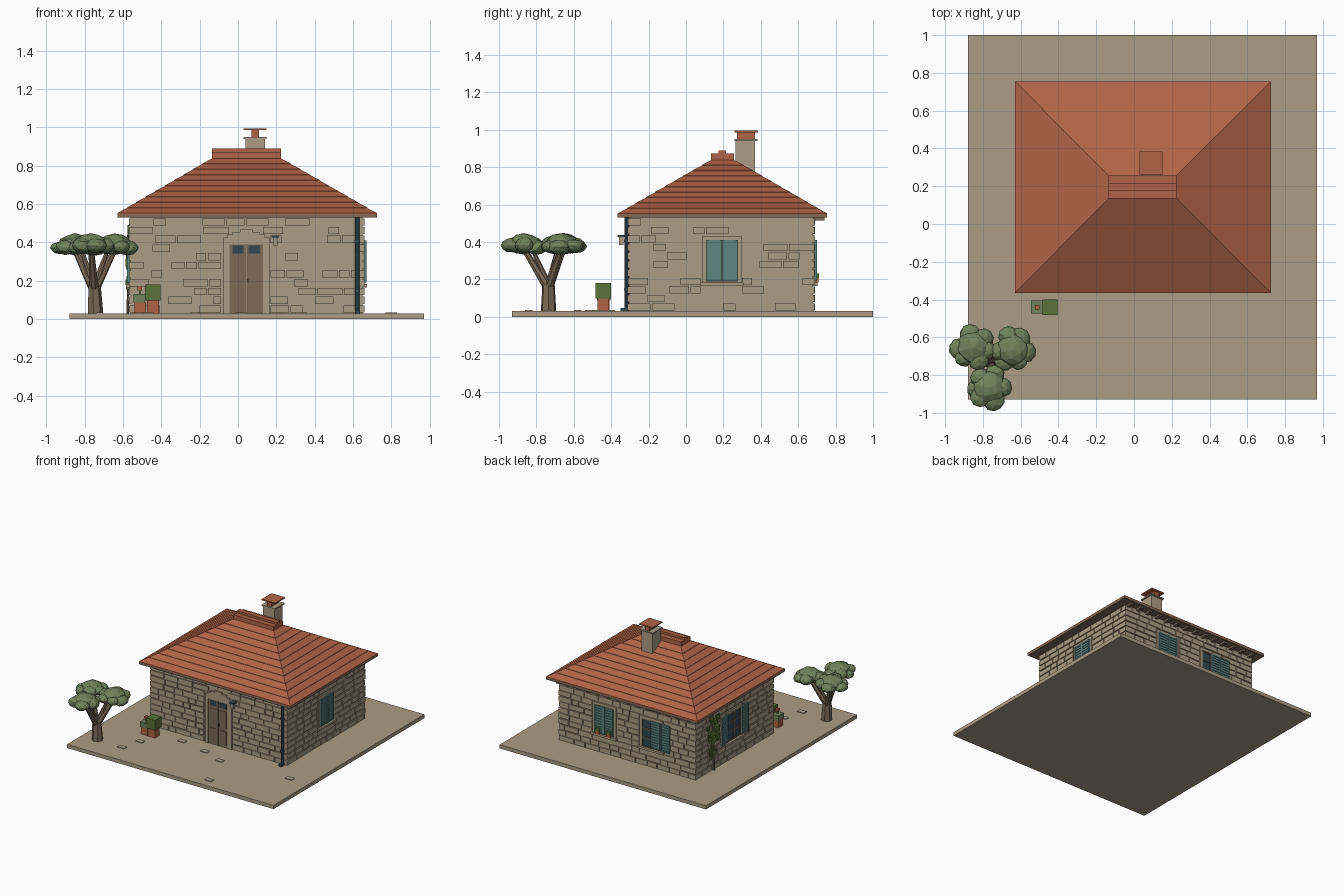
import bpy, bmesh, math, random
from mathutils import Vector, Matrix

if "Cube" in bpy.data.objects:
    bpy.data.objects.remove(bpy.data.objects["Cube"])

random.seed(4)


def material(name, r, g, b):
    lin = lambda c: ((c / 255 + 0.055) / 1.055) ** 2.4 if c > 10 else c / 3294
    m = bpy.data.materials.new(name)
    m.diffuse_color = (lin(r), lin(g), lin(b), 1)
    m.use_nodes = True
    m.node_tree.nodes["Principled BSDF"].inputs["Base Color"].default_value = m.diffuse_color
    return m


STONE = material("stone", 172, 157, 133)
TILE = material("terracotta", 176, 100, 70)
WOOD = material("brown wood", 124, 106, 86)
TEAL = material("teal paint", 92, 134, 130)
DARK = material("dark slate blue", 50, 72, 82)
LEAF = material("sage leaf", 112, 131, 92)
BUSH = material("bush green", 90, 114, 56)


def finish(name, bm, mat):
    bmesh.ops.recalc_face_normals(bm, faces=bm.faces)
    me = bpy.data.meshes.new(name)
    bm.to_mesh(me)
    bm.free()
    me.materials.append(mat)
    ob = bpy.data.objects.new(name, me)
    bpy.context.collection.objects.link(ob)
    return ob


def boxes(name, mat, items):
    """One object made of boxes (x0, x1, y0, y1, z0, z1)."""
    bm = bmesh.new()
    for x0, x1, y0, y1, z0, z1 in items:
        mtx = Matrix.Translation(((x0 + x1) / 2, (y0 + y1) / 2, (z0 + z1) / 2))
        mtx = mtx @ Matrix.Diagonal((abs(x1 - x0), abs(y1 - y0), abs(z1 - z0), 1))
        bmesh.ops.create_cube(bm, size=1, matrix=mtx)
    return finish(name, bm, mat)


# Wall planes
X0, X1, Y0, Y1, Z0, Z1 = -0.56, 0.65, -0.305, 0.68, 0.03, 0.53


def on_wall(side, u0, u1, z0, z1, d0, d1):
    """Box on a wall: u along it, d outward from its plane."""
    if side == "front":
        return (u0, u1, Y0 - d1, Y0 - d0, z0, z1)
    if side == "back":
        return (u0, u1, Y1 + d0, Y1 + d1, z0, z1)
    if side == "left":
        return (X0 - d1, X0 - d0, u0, u1, z0, z1)
    return (X1 + d0, X1 + d1, u0, u1, z0, z1)


# Ground and wall core
boxes("ground_slab", STONE, [(-0.88, 0.97, -0.93, 1.0, 0, 0.03)])
boxes("wall_core", STONE, [(X0, X1, Y0, Y1, Z0, Z1)])
boxes("paving_stones", STONE, [(x - 0.03, x + 0.03, y - 0.02, y + 0.02, 0.03, 0.035) for x, y in
      [(-0.52, -0.74), (-0.47, -0.58), (-0.22, -0.4), (0.02, -0.45),
       (0.2, -0.52), (0.33, -0.84), (0.8, -0.48)]])

# Stone courses, left clear around the openings (u0, u1, z0, z1)
OPENINGS = {
    "front": [(-0.08, 0.17, 0.03, 0.44), (-0.04, 0.13, 0.44, 0.47)],
    "right": [(0.085, 0.3, 0.155, 0.435)],
    "left": [(0.08, 0.3, 0.155, 0.435)],
    "back": [(0.14, 0.36, 0.155, 0.435), (-0.28, -0.06, 0.155, 0.435)],
}
COURSES, GAP, OUT = 11, 0.008, 0.009
H = (Z1 - Z0) / COURSES
for side, holes in OPENINGS.items():
    a, b = (X0 - OUT, X1 + OUT) if side in ("front", "back") else (Y0, Y1)
    stones = []
    for i in range(COURSES):
        lo, hi = Z0 + i * H, Z0 + (i + 1) * H
        cuts = sorted((h[0], h[1]) for h in holes if h[2] < hi - 0.01 and h[3] > lo + 0.01)
        start = a
        for c0, c1 in cuts + [(b, b)]:
            u = start
            while u < c0 - 0.01:
                end = u + random.uniform(0.06, 0.14)
                if c0 - end < 0.04:
                    end = c0
                stones.append(on_wall(side, u, end - (GAP if end < b else 0),
                                      lo + GAP / 2, hi - GAP / 2, -0.003, OUT - random.random() * 0.003))
                u = end
            start = c1
    boxes(side + "_wall_stones", STONE, stones)


# Windows: surround, sill, glass, glazing bars and shutters
def shutter(name, side, u0, u1, z0=0.19, z1=0.41):
    parts = [on_wall(side, u0, u1, z0, z1, 0.0, 0.013)]
    parts += [on_wall(side, u, u + 0.01, z0, z1, 0.01, 0.02) for u in (u0, u1 - 0.01)]
    parts += [on_wall(side, u0 + 0.01, u1 - 0.01, z, z + 0.011, 0.01, 0.018)
              for z in [z0 + 0.0209 * k for k in range(11)]]
    boxes(name, TEAL, parts)


def window(name, side, c, closed, opened):
    w = 0.085
    boxes(name + "_surround", STONE, [
        on_wall(side, c - w - 0.02, c - w, 0.18, 0.41, 0, 0.011),
        on_wall(side, c + w, c + w + 0.02, 0.18, 0.41, 0, 0.011),
        on_wall(side, c - w - 0.02, c + w + 0.02, 0.41, 0.432, 0, 0.011),
        on_wall(side, c - w - 0.03, c + w + 0.03, 0.165, 0.182, 0, 0.024)])
    boxes(name + "_glass", DARK, [on_wall(side, c - w, c + w, 0.182, 0.41, 0, 0.003)])
    boxes(name + "_bars", WOOD,
          [on_wall(side, c + o - 0.004, c + o + 0.004, 0.182, 0.41, 0, 0.008) for o in (-0.081, 0, 0.081)]
          + [on_wall(side, c - w, c + w, z, z + 0.007, 0, 0.008) for z in (0.183, 0.255, 0.33, 0.403)])
    for s in closed:
        shutter(name + "_closed_shutter", side, *sorted((c + s * 0.001, c + s * 0.083)))
    for s in opened:
        shutter(name + "_open_shutter", side, *sorted((c + s * 0.088, c + s * 0.17)))


window("right_window", "right", 0.192, (-1, 1), ())
window("left_window", "left", 0.19, (), (-1, 1))
window("back_window_a", "back", 0.25, (-1, 1), ())
window("back_window_b", "back", -0.17, (-1,), (-1,))

# Sill flowerpots
boxes("sill_pots", TILE, [on_wall("back", u - 0.016, u + 0.016, 0.182, 0.208, 0.0, 0.028) for u in (0.2, 0.3)])
boxes("sill_plants", BUSH, [on_wall("back", u - 0.018, u + 0.018, 0.208, 0.232, 0.0, 0.03) for u in (0.2, 0.3)])

# Door with stepped stone arch
boxes("door_surround", STONE, [on_wall("front", *r, 0, 0.012) for r in [
    (-0.075, -0.045, 0.03, 0.39), (0.13, 0.165, 0.03, 0.39), (-0.075, 0.165, 0.39, 0.425),
    (-0.055, 0.14, 0.425, 0.44), (-0.03, 0.115, 0.44, 0.455), (0.01, 0.075, 0.455, 0.468)]])
boxes("door_leaves", WOOD, [on_wall("front", *r, 0, 0.007) for r in
      [(-0.045, 0.041, 0.03, 0.39), (0.044, 0.13, 0.03, 0.39)]])
boxes("door_panels", WOOD, [on_wall("front", u, u + 0.058, z, z + h, 0.005, 0.01)
                            for u in (-0.03, 0.056) for z, h in ((0.05, 0.11), (0.19, 0.13))])
boxes("door_panes", DARK, [on_wall("front", u, u + 0.058, 0.342, 0.383, 0.005, 0.009) for u in (-0.03, 0.056)])
boxes("door_handle", DARK, [on_wall("front", 0.05, 0.056, 0.19, 0.21, 0.005, 0.016)])

# Lantern and downpipe
boxes("lantern_bracket", DARK, [on_wall("front", 0.19, 0.2, 0.428, 0.436, 0, 0.055),
                                on_wall("front", 0.175, 0.215, 0.426, 0.436, 0.02, 0.06)])
boxes("lantern_box", STONE, [on_wall("front", 0.183, 0.207, 0.385, 0.426, 0.028, 0.052)])
bm = bmesh.new()
bmesh.ops.create_cone(bm, cap_ends=True, segments=8, radius1=0.012, radius2=0.012, depth=0.5,
                      matrix=Matrix.Translation((0.622, -0.318, 0.28)))
finish("downpipe", bm, DARK)
boxes("downpipe_fittings", DARK, [(0.607, 0.637, -0.332, -0.304, z, z + 0.012) for z in (0.14, 0.4)]
      + [(0.61, 0.636, -0.35, -0.31, 0.03, 0.048)])

# Roof: eave board, rafter ends, tile courses, ridge cap
boxes("eave_board", WOOD, [(-0.63, 0.725, -0.365, 0.755, 0.53, 0.546)])
boxes("rafter_ends", WOOD, [(x, x + 0.025, Y1, 0.74, 0.514, 0.53) for x in [-0.55 + 0.09 * k for k in range(14)]])
bm = bmesh.new()
rings = []
N = 10


def roof_ring(t, z):
    mix = lambda p, q: p + (q - p) * t
    xa, xb, ya, yb = mix(-0.63, -0.135), mix(0.725, 0.225), mix(-0.365, 0.135), mix(0.755, 0.258)
    rings.append([bm.verts.new(p + (z,)) for p in ((xa, ya), (xb, ya), (xb, yb), (xa, yb))])


roof_ring(0, 0.546)
for i in range(N):
    roof_ring(i / N, 0.55 + 0.288 * i / N + 0.003)
    roof_ring((i + 1) / N, 0.55 + 0.288 * (i + 1) / N)
for r, s in zip(rings, rings[1:]):
    for k in range(4):
        bm.faces.new((r[k], r[(k + 1) % 4], s[(k + 1) % 4], s[k]))
bm.faces.new(rings[0])
bm.faces.new(rings[-1])
finish("hip_roof", bm, TILE)
boxes("ridge_cap", TILE, [(-0.135, 0.225, 0.135, 0.256, 0.835, 0.872), (-0.135, 0.225, 0.175, 0.214, 0.87, 0.89)])

# Chimney
boxes("chimney_stack", STONE, [(0.04, 0.14, 0.265, 0.37, 0.7, 0.94), (0.03, 0.15, 0.258, 0.382, 0.94, 0.95)])
boxes("chimney_cap", TILE, [(0.07, 0.11, 0.272, 0.37, 0.95, 0.987), (0.03, 0.15, 0.26, 0.385, 0.986, 0.995)])

# Front flowerpots
boxes("front_pots", TILE, [(-0.475, -0.413, -0.473, -0.412, 0.03, 0.097), (-0.54, -0.48, -0.47, -0.41, 0.03, 0.087)])
boxes("front_bush", BUSH, [(-0.485, -0.405, -0.483, -0.4, 0.097, 0.18)])
boxes("front_small_plant", LEAF, [(-0.545, -0.485, -0.475, -0.405, 0.087, 0.13), (-0.517, -0.507, -0.445, -0.435, 0.13, 0.15)])
boxes("flower", TILE, [(-0.524, -0.5, -0.452, -0.428, 0.15, 0.17)])


# Tree: tapering limbs and three flattened leaf clusters
def limb(bm, p, q, r0, r1):
    p, q = Vector(p), Vector(q)
    rot = (q - p).to_track_quat("Z", "Y").to_matrix().to_4x4()
    bmesh.ops.create_cone(bm, cap_ends=True, segments=7, radius1=r0, radius2=r1, depth=(q - p).length,
                          matrix=Matrix.Translation((p + q) / 2) @ rot)


def blob(bm, x, y, z, r, rz):
    mtx = Matrix.Translation((x, y, z)) @ Matrix.Diagonal((r, r, rz, 1)) @ Matrix.Rotation(random.random() * 6, 4, "Z")
    verts = bmesh.ops.create_icosphere(bm, subdivisions=2, radius=1, matrix=mtx)["verts"]
    for v in verts:
        v.co += (v.co - Vector((x, y, z))) * random.uniform(-0.06, 0.06)


CLUSTERS = [(-0.85, -0.655), (-0.645, -0.665), (-0.765, -0.865)]
wood, crown = bmesh.new(), bmesh.new()
limb(wood, (-0.745, -0.735, 0.03), (-0.75, -0.735, 0.17), 0.042, 0.034)
for x, y in CLUSTERS:
    limb(wood, (-0.75, -0.735, 0.15), (x, y, 0.36), 0.026, 0.015)
    limb(wood, (-0.75, -0.735, 0.17), (x * 0.7 - 0.225, y * 0.7 - 0.22, 0.37), 0.017, 0.01)
    blob(crown, x, y, 0.39, 0.088, 0.056)
    for k in range(6):
        ang = k * math.tau / 6 + random.uniform(-0.3, 0.3)
        blob(crown, x + 0.07 * math.cos(ang), y + 0.07 * math.sin(ang),
             random.uniform(0.37, 0.4), random.uniform(0.045, 0.062), random.uniform(0.033, 0.042))
finish("tree_trunk", wood, WOOD)
finish("tree_crown", crown, LEAF)

# Climbing vine on the left wall
bm = bmesh.new()
limb(bm, (-0.575, 0.46, 0.03), (-0.572, 0.48, 0.45), 0.007, 0.004)
finish("vine_stem", bm, WOOD)
leaves = []
for k in range(34):
    z = random.uniform(0.15, 0.48)
    y, s = 0.475 + random.uniform(-0.1, 0.1) * (0.3 + z), random.uniform(0.014, 0.024)
    leaves.append(on_wall("left", y - s, y + s, z - s, z + s, 0.006, 0.013 + random.random() * 0.014))
boxes("vine_leaves", BUSH, leaves)
